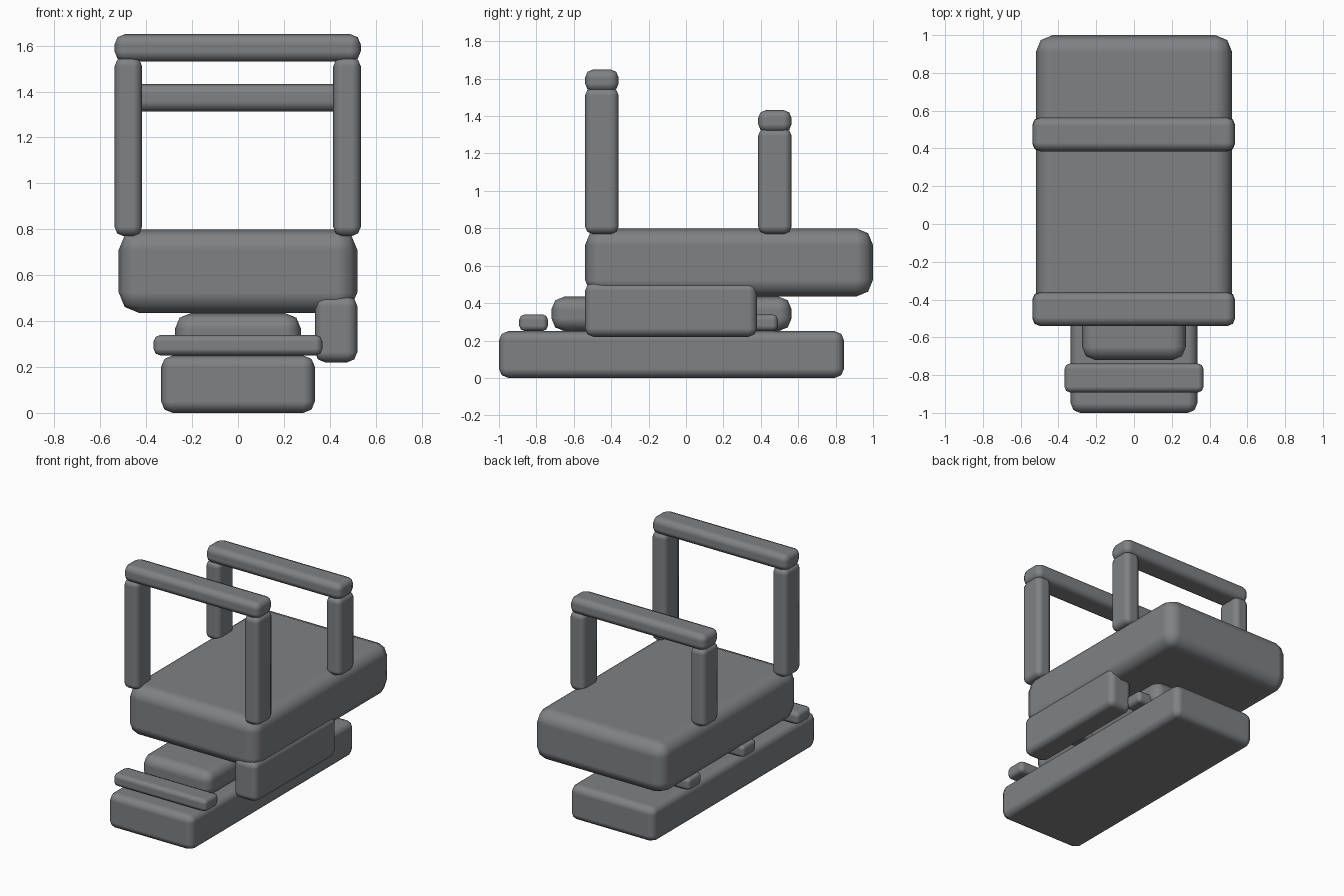
import bpy

cube = bpy.data.objects.get("Cube")
if cube:
    bpy.data.objects.remove(cube, do_unlink=True)

grey = bpy.data.materials.new("steel grey")
grey.use_nodes = True
colour = (0.215, 0.22, 0.23, 1)
grey.diffuse_color = colour
grey.node_tree.nodes["Principled BSDF"].inputs["Base Color"].default_value = colour


def block(name, x, y, z, bevel):
    """Rounded box spanning the given (min, max) ranges."""
    spans = (x, y, z)
    bpy.ops.mesh.primitive_cube_add(size=1, location=[(a + b) / 2 for a, b in spans])
    ob = bpy.context.object
    ob.name = name
    ob.scale = [b - a for a, b in spans]
    bpy.ops.object.transform_apply(location=False, rotation=False, scale=True)
    ob.data.materials.append(grey)
    mod = ob.modifiers.new("rounded edges", "BEVEL")
    mod.width = bevel
    mod.segments = 2
    mod.harden_normals = True
    bpy.ops.object.shade_smooth()
    return ob


# Stacked body: base, rail, deck and the box on the left side
block("base", (-0.335, 0.335), (-1, 0.845), (0, 0.25), 0.05)
block("rail", (-0.275, 0.275), (-0.72, 0.565), (0.25, 0.435), 0.07)
block("deck", (-0.52, 0.52), (-0.54, 1), (0.435, 0.8), 0.09)
block("side_box", (0.335, 0.52), (-0.54, 0.38), (0.22, 0.51), 0.045)

# Evenly spaced cross strips on the base
for i, place in enumerate(("front", "middle", "back")):
    y = -0.815 + i * 0.615
    block(place + "_cross_strip", (-0.368, 0.368), (y - 0.077, y + 0.077), (0.25, 0.34), 0.03)

# Two hoops above the deck, each with a pair of posts and a bar
for place, y, top in (("front", -0.45, 1.65), ("back", 0.475, 1.433)):
    depth = (y - 0.09, y + 0.09)
    block(place + "_bar", (-0.538, 0.535), depth, (top - 0.12, top), 0.045)
    for side, x in (("left", 0.475), ("right", -0.478)):
        block(f"{place}_{side}_post", (x - 0.06, x + 0.06), depth, (0.77, top - 0.1), 0.04)
